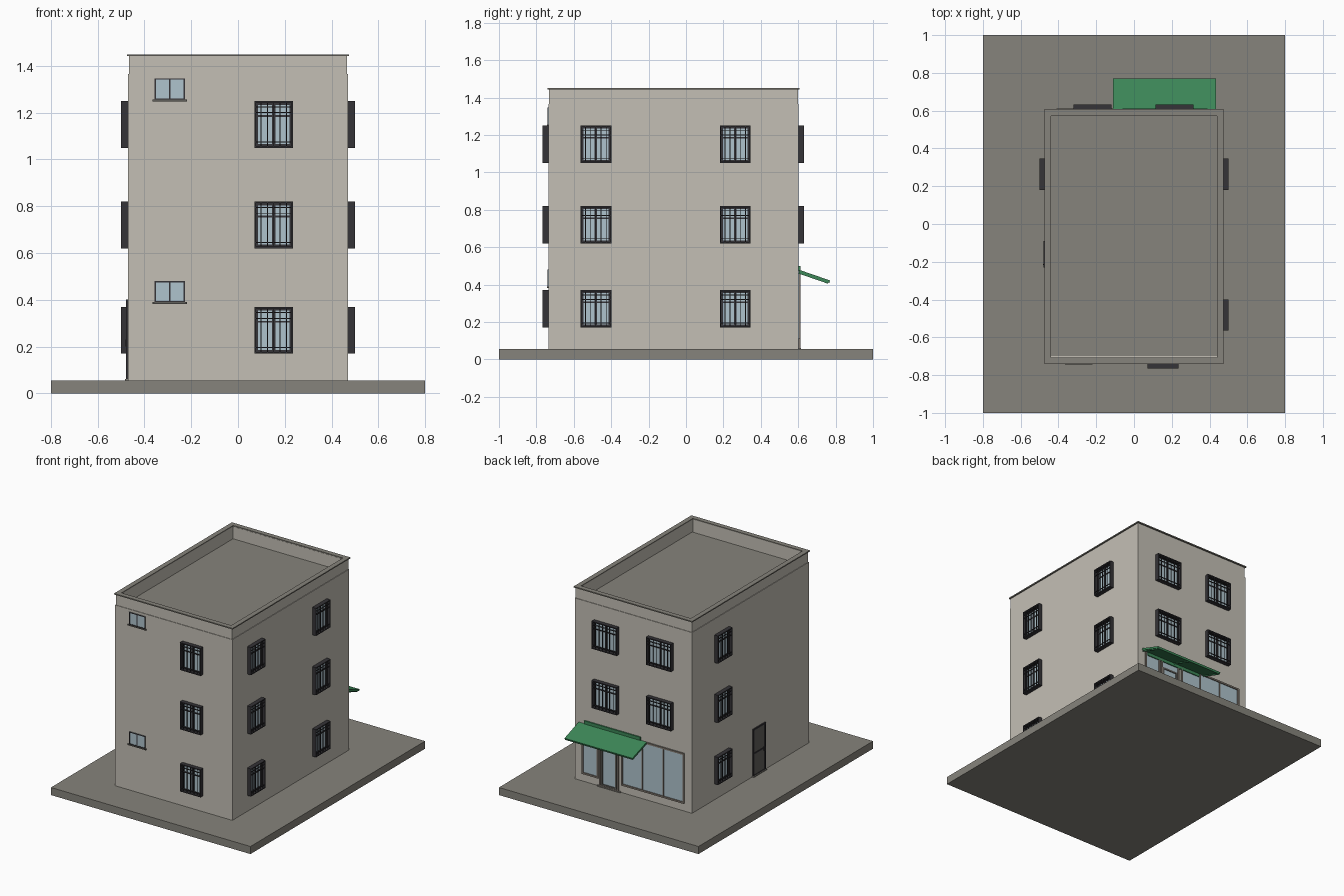
import bpy, bmesh, math
from mathutils import Matrix, Vector

if "Cube" in bpy.data.objects:
    bpy.data.objects.remove(bpy.data.objects["Cube"])

def material(name, rgb):
    m = bpy.data.materials.new(name)
    m.diffuse_color = (*rgb, 1)
    m.use_nodes = True
    m.node_tree.nodes["Principled BSDF"].inputs["Base Color"].default_value = m.diffuse_color
    return m

WALL = material("wall_plaster", (0.55, 0.52, 0.46))
STONE = material("grey_stone", (0.24, 0.23, 0.20))
IRON = material("dark_iron", (0.035, 0.033, 0.038))
GLASS = material("pale_glass", (0.43, 0.55, 0.61))
GREEN = material("awning_green", (0.045, 0.24, 0.095))
TAUPE = material("taupe_frame", (0.22, 0.19, 0.16))
DOOR = material("door_grey", (0.12, 0.115, 0.105))

def build(name, boxes, loc=(0, 0, 0), angle=0):
    """Object from boxes (x0, x1, y0, y1, z0, z1, material)."""
    bm = bmesh.new()
    mats = []
    for x0, x1, y0, y1, z0, z1, mat in boxes:
        if mat not in mats:
            mats.append(mat)
        mtx = Matrix.Translation(((x0 + x1) / 2, (y0 + y1) / 2, (z0 + z1) / 2)) \
            @ Matrix.Diagonal((x1 - x0, y1 - y0, z1 - z0, 1))
        vs = bmesh.ops.create_cube(bm, size=1, matrix=mtx)["verts"]
        for f in {f for v in vs for f in v.link_faces}:
            f.material_index = mats.index(mat)
    me = bpy.data.meshes.new(name)
    bm.to_mesh(me)
    bm.free()
    for m in mats:
        me.materials.append(m)
    ob = bpy.data.objects.new(name, me)
    bpy.context.collection.objects.link(ob)
    ob.location = loc
    ob.rotation_euler.z = angle
    return ob

def rect_ring(x0, x1, y0, y1, z0, z1, t, mat):
    """Hollow rectangle in plan, wall thickness t."""
    return [(x0, x1, y0, y0 + t, z0, z1, mat), (x0, x1, y1 - t, y1, z0, z1, mat),
            (x0, x0 + t, y0 + t, y1 - t, z0, z1, mat), (x1 - t, x1, y0 + t, y1 - t, z0, z1, mat)]

def frame(x0, x1, z0, z1, t, depth, mat):
    """Upright frame standing out from a wall by depth."""
    return [(x0, x0 + t, -depth, 0, z0, z1, mat), (x1 - t, x1, -depth, 0, z0, z1, mat),
            (x0 + t, x1 - t, -depth, 0, z0, z0 + t, mat), (x0 + t, x1 - t, -depth, 0, z1 - t, z1, mat)]

X, Y0, Y1 = 0.47, -0.736, 0.602
# Each wall: origin and turn, so that local -y points outward
WALLS = {"front": ((0, Y0, 0), 0), "right": ((X, 0, 0), math.pi / 2),
         "back": ((0, Y1, 0), math.pi), "left": ((-X, 0, 0), -math.pi / 2)}

# Base slab, body and parapet
build("base_slab", [(-0.8, 0.8, -1, 1, 0, 0.055, STONE)])
build("building_body", [(-X, X, Y0, Y1, 0.05, 1.35, WALL)])
build("roof_floor", [(-0.44, 0.44, -0.70, 0.572, 1.35, 1.354, STONE)])
build("parapet", rect_ring(-X, X, Y0, Y1, 1.35, 1.365, 0.03, WALL)
      + rect_ring(-0.466, 0.466, Y0 + 0.004, Y1 - 0.004, 1.365, 1.442, 0.026, WALL))
build("parapet_cap", rect_ring(-0.475, 0.475, -0.741, 0.608, 1.442, 1.45, 0.035, STONE))

def barred_window(wall, u, w, z):
    """Glazed window behind a projecting iron cage; u is the centre along the wall."""
    h, a = 0.2, w / 2
    loc, ang = WALLS[wall]
    p = [(-a + .004, a - .004, -0.003, 0, 0.004, h - .004, GLASS)]
    p += frame(-a + 0.006, a - 0.006, 0.006, h - 0.006, 0.01, 0.008, IRON)
    p += [(-0.007, 0.007, -0.008, 0, 0.01, h - 0.01, IRON),
          (-a + 0.01, a - 0.01, -0.007, 0, 0.132, 0.14, IRON)]
    p += frame(-a, a, 0, h, 0.007, 0.03, IRON)
    n = round(w / 0.027)
    for i in range(1, n):
        c = -a + w * i / n
        p.append((c - 0.002, c + 0.002, -0.029, -0.025, 0.005, h - 0.005, IRON))
    for c in (0.025, 0.15, 0.175):
        p.append((-a + 0.005, a - 0.005, -0.0295, -0.0245, c - 0.002, c + 0.002, IRON))
    ob = build(wall + "_barred_window", p, loc, ang)
    ob.location = Vector(loc) + Matrix.Rotation(ang, 3, 'Z') @ Vector((u, 0, z))

FLOORS = (0.17, 0.62, 1.05)
for z in FLOORS:
    barred_window("front", 0.153, 0.165, z)
    barred_window("right", -0.482, 0.165, z)
    barred_window("right", 0.263, 0.165, z)
    barred_window("left", -0.263, 0.165, z)
for z in FLOORS[1:]:
    barred_window("back", 0.22, 0.2, z)
    barred_window("back", -0.215, 0.2, z)

# Small two-pane stair windows on the front
for z in (0.388, 1.255):
    build("small_window", [(-0.357, -0.227, -0.002, 0, z, z + 0.092, GLASS),
                           (-0.295, -0.289, -0.005, 0, z, z + 0.092, IRON),
                           (-0.365, -0.219, -0.008, 0, z - 0.006, z + 0.002, DOOR)]
          + frame(-0.357, -0.227, z, z + 0.092, 0.006, 0.005, IRON), *WALLS["front"])

# Side door on the left wall, with threshold
build("side_door", [(0.095, 0.225, -0.004, 0, 0.055, 0.395, DOOR),
                    (0.095, 0.225, -0.007, 0, 0.215, 0.225, IRON),
                    (0.212, 0.218, -0.012, 0, 0.2, 0.23, IRON),
                    (0.085, 0.235, -0.014, 0, 0.055, 0.062, STONE)]
      + frame(0.09, 0.23, 0.055, 0.4, 0.01, 0.009, IRON), *WALLS["left"])

# Shopfront on the back: large display window, door, small window
shop = []
for u0, u1, z0 in ((-0.095, 0.41, 0.11), (-0.27, -0.115, 0.056), (-0.41, -0.28, 0.11)):
    shop.append((u0, u1, -0.002, 0, z0, 0.475, GLASS))
    shop += frame(u0, u1, z0, 0.475, 0.012, 0.009, TAUPE)
for u in (0.073, 0.242):
    shop.append((u - 0.004, u + 0.004, -0.008, 0, 0.12, 0.465, TAUPE))
shop += frame(-0.255, -0.13, 0.066, 0.4, 0.012, 0.007, DOOR)
shop.append((-0.285, -0.1, -0.012, 0, 0.055, 0.062, STONE))
build("shopfront", shop, *WALLS["back"])

# Sloping awning and its backing board
build("awning_board", [(-0.39, 0.06, -0.009, 0, 0.44, 0.5, GREEN)], *WALLS["back"])
awning = build("awning", [(-0.11, 0.435, 0, 0.172, -0.014, 0, GREEN)]
               + [(x - 0.004, x + 0.004, 0.0, 0.165, -0.02, -0.013, GREEN) for x in (-0.1, 0.16, 0.425)],
               (0, 0.608, 0.478))
awning.rotation_euler.x = math.radians(-19)
